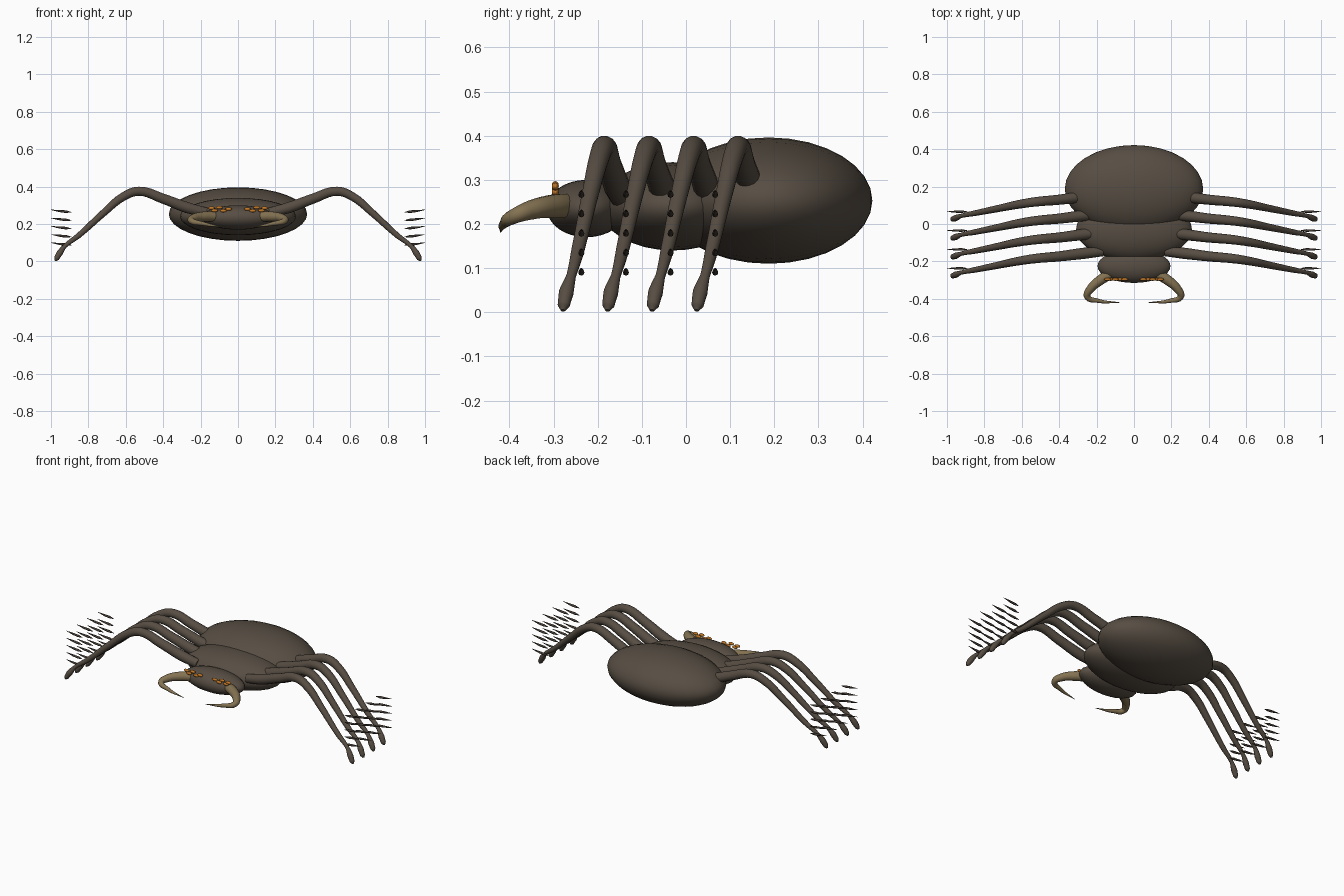
import bpy

cube = bpy.data.objects.get("Cube")
if cube:
    bpy.data.objects.remove(cube, do_unlink=True)


def make_material(name, colour):
    mat = bpy.data.materials.new(name)
    mat.use_nodes = True
    mat.diffuse_color = (*colour, 1)
    bsdf = next(n for n in mat.node_tree.nodes if n.type == 'BSDF_PRINCIPLED')
    bsdf.inputs["Base Color"].default_value = (*colour, 1)
    return mat


BROWN = make_material("dark brown", (0.095, 0.075, 0.056))
DARK = make_material("darker brown", (0.06, 0.046, 0.036))
TAN = make_material("horn tan", (0.23, 0.17, 0.085))
ORANGE = make_material("amber orange", (0.55, 0.19, 0.02))


def ellipsoid(name, centre, radii, mat, segments=32):
    """Smooth ellipsoid with its axis along y."""
    bpy.ops.mesh.primitive_uv_sphere_add(segments=segments, ring_count=segments // 2,
                                         rotation=(1.5708, 0, 0), location=centre)
    ob = bpy.context.object
    ob.name = name
    ob.scale = (radii[0], radii[2], radii[1])
    bpy.ops.object.shade_smooth()
    ob.data.materials.append(mat)
    return ob


def tube(name, points, mat, detail=5, steps=5):
    """Smooth tapered tube through (x, y, z, radius) points."""
    curve = bpy.data.curves.new(name + "_path", 'CURVE')
    curve.dimensions = '3D'
    curve.bevel_depth = 1
    curve.bevel_resolution = detail
    curve.resolution_u = steps
    curve.use_fill_caps = True
    spline = curve.splines.new('BEZIER')
    spline.bezier_points.add(len(points) - 1)
    for bp, (x, y, z, r) in zip(spline.bezier_points, points):
        bp.co = (x, y, z)
        bp.radius = r
        bp.handle_left_type = bp.handle_right_type = 'AUTO'
    helper = bpy.data.objects.new(name + "_path", curve)
    bpy.context.collection.objects.link(helper)
    bpy.context.view_layer.update()
    graph = bpy.context.evaluated_depsgraph_get()
    mesh = bpy.data.meshes.new_from_object(helper.evaluated_get(graph))
    bpy.data.objects.remove(helper, do_unlink=True)
    mesh.materials.clear()
    mesh.materials.append(mat)
    for poly in mesh.polygons:
        poly.use_smooth = True
    ob = bpy.data.objects.new(name, mesh)
    bpy.context.collection.objects.link(ob)
    return ob


# Body
ellipsoid("abdomen", (0, 0.187, 0.253), (0.37, 0.235, 0.143), BROWN)
ellipsoid("thorax", (0, -0.03, 0.24), (0.31, 0.165, 0.1), BROWN)
ellipsoid("head", (0, -0.225, 0.235), (0.195, 0.09, 0.065), BROWN)

# Path shapes for one side: x, y offset, z, radius
LEG = [(0.17, 0.038, 0.262, 0.026), (0.27, 0.028, 0.287, 0.03), (0.40, 0.012, 0.335, 0.027),
       (0.53, 0, 0.375, 0.025), (0.61, -0.012, 0.348, 0.023), (0.72, -0.034, 0.258, 0.019),
       (0.85, -0.06, 0.14, 0.015), (0.925, -0.075, 0.082, 0.011), (0.953, -0.086, 0.045, 0.017),
       (0.97, -0.092, 0.016, 0.014), (0.977, -0.094, 0.004, 0.005)]
FANG = [(0.11, -0.26, 0.24, 0.028), (0.18, -0.3, 0.24, 0.027), (0.235, -0.35, 0.232, 0.022),
        (0.25, -0.388, 0.218, 0.017), (0.19, -0.411, 0.202, 0.011), (0.075, -0.42, 0.182, 0.001)]
SPINE = [(0.89, -0.006, 0.001), (0.92, -0.003, 0.007), (0.95, 0, 0.006), (1.0, 0.007, 0.001)]
EYES = [(0.05, 0.28), (0.078, 0.271), (0.1, 0.288), (0.125, 0.272), (0.142, 0.285)]

for side, s in (("left", 1), ("right", -1)):
    # Legs with their rows of bristles
    for i in range(4):
        base = -0.185 + 0.101 * i
        tube(f"{side}_leg_{i + 1}", [(s * x, base + dy, z, r) for x, dy, z, r in LEG], BROWN)
        for k in range(5):
            height = 0.093 + 0.044 * k
            tube(f"{side}_leg_{i + 1}_bristle_{k + 1}",
                 [(s * x, base - 0.052, height + dz, r) for x, dz, r in SPINE], DARK, 2, 3)

    # Fangs and eye clusters
    tube(f"{side}_fang", [(s * x, y, z, r) for x, y, z, r in FANG], TAN, 5, 8)
    for k, (x, z) in enumerate(EYES):
        ellipsoid(f"{side}_eye_{k + 1}", (s * x, -0.296, z), (0.018, 0.008, 0.009), ORANGE, 12)
